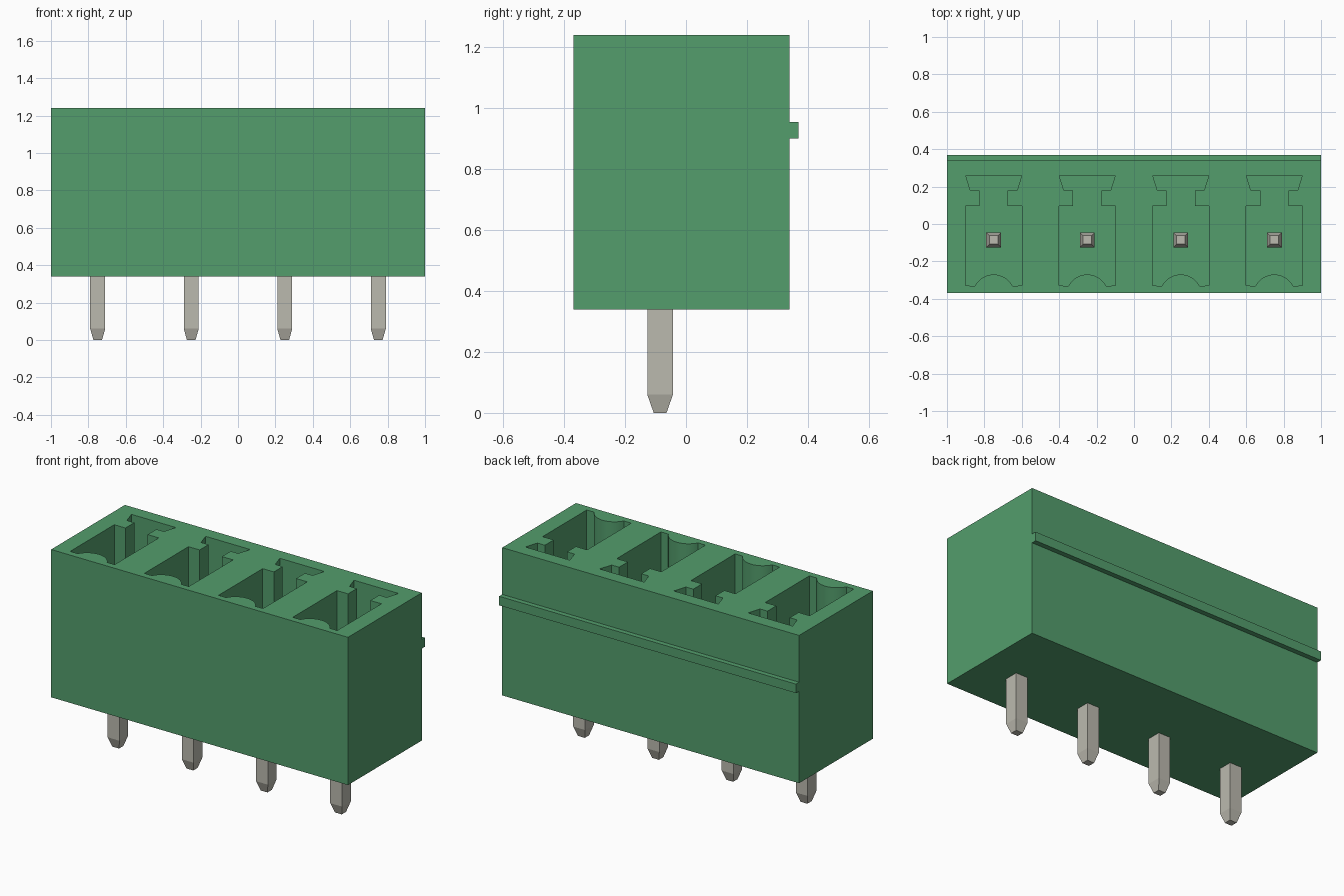
import bpy, bmesh, math

if "Cube" in bpy.data.objects:
    bpy.data.objects.remove(bpy.data.objects["Cube"])

PITCH = 0.5
CENTERS = [(i - 1.5) * PITCH for i in range(4)]
BODY_BOTTOM, BODY_TOP = 0.34, 1.24
FLOOR = 0.5


def material(name, color):
    mat = bpy.data.materials.new(name)
    mat.use_nodes = True
    mat.diffuse_color = color
    mat.node_tree.nodes["Principled BSDF"].inputs["Base Color"].default_value = color
    return mat


green = material("green plastic", (0.087, 0.337, 0.151, 1))
metal = material("tinned metal", (0.50, 0.49, 0.43, 1))


def finish(name, bm, mat):
    bmesh.ops.recalc_face_normals(bm, faces=bm.faces)
    mesh = bpy.data.meshes.new(name)
    bm.to_mesh(mesh)
    bm.free()
    mesh.materials.append(mat)
    obj = bpy.data.objects.new(name, mesh)
    bpy.context.collection.objects.link(obj)
    return obj


def loft(bm, rings):
    """Join equal-sized rings of points into a closed solid."""
    loops = [[bm.verts.new(p) for p in ring] for ring in rings]
    n = len(loops[0])
    for low, high in zip(loops, loops[1:]):
        for i in range(n):
            j = (i + 1) % n
            bm.faces.new((low[i], low[j], high[j], high[i]))
    bm.faces.new(loops[0][::-1])
    bm.faces.new(loops[-1])


def rect(cx, cy, hx, hy, z):
    return [(cx + sx * hx, cy + sy * hy, z)
            for sx, sy in ((-1, -1), (1, -1), (1, 1), (-1, 1))]


# Housing block
bm = bmesh.new()
loft(bm, [rect(0, -0.015, 1, 0.355, z) for z in (BODY_BOTTOM, BODY_TOP)])
housing = finish("housing", bm, green)

# Socket outline: keyed dovetail at the back, curved bump at the front
right_half = [(0.15, -0.33), (0.15, 0.095), (0.075, 0.095),
              (0.075, 0.18), (0.125, 0.18), (0.15, 0.26)]
radius, half_angle, steps = 0.113, math.asin(0.1 / 0.113), 16
bump = []
for i in range(steps + 1):
    a = -half_angle + 2 * half_angle * i / steps
    bump.append((radius * math.sin(a), -0.27 - radius * (1 - math.cos(a))))
outline = bump + right_half + [(-x, y) for x, y in reversed(right_half)]

# Cut the four sockets
bm = bmesh.new()
for cx in CENTERS:
    loft(bm, [[(cx + x, y, z) for x, y in outline] for z in (FLOOR, BODY_TOP + 0.1)])
cutter = finish("socket_cutter", bm, green)
cutter.hide_render = True
cut = housing.modifiers.new("sockets", "BOOLEAN")
cut.operation = "DIFFERENCE"
cut.solver = "EXACT"
cut.object = cutter
bpy.context.view_layer.objects.active = housing
housing.select_set(True)
bpy.ops.object.modifier_apply(modifier=cut.name)
bpy.data.objects.remove(cutter)
bpy.ops.object.shade_smooth_by_angle(angle=math.radians(25))

# Latching rib along the back
bm = bmesh.new()
loft(bm, [rect(0, 0.353, 1, 0.017, z) for z in (0.90, 0.955)])
finish("back_rib", bm, green)

# Contact pins, tapered at both ends
for number, cx in enumerate(CENTERS, 1):
    bm = bmesh.new()
    loft(bm, [rect(cx, -0.085, hx, hy, z) for hx, hy, z in (
        (0.023, 0.021, 0), (0.04, 0.042, 0.06),
        (0.04, 0.042, 0.42), (0.04, 0.04, 0.42001),
        (0.04, 0.04, 0.98), (0.023, 0.023, 1.04))])
    finish(f"pin_{number}", bm, metal)
